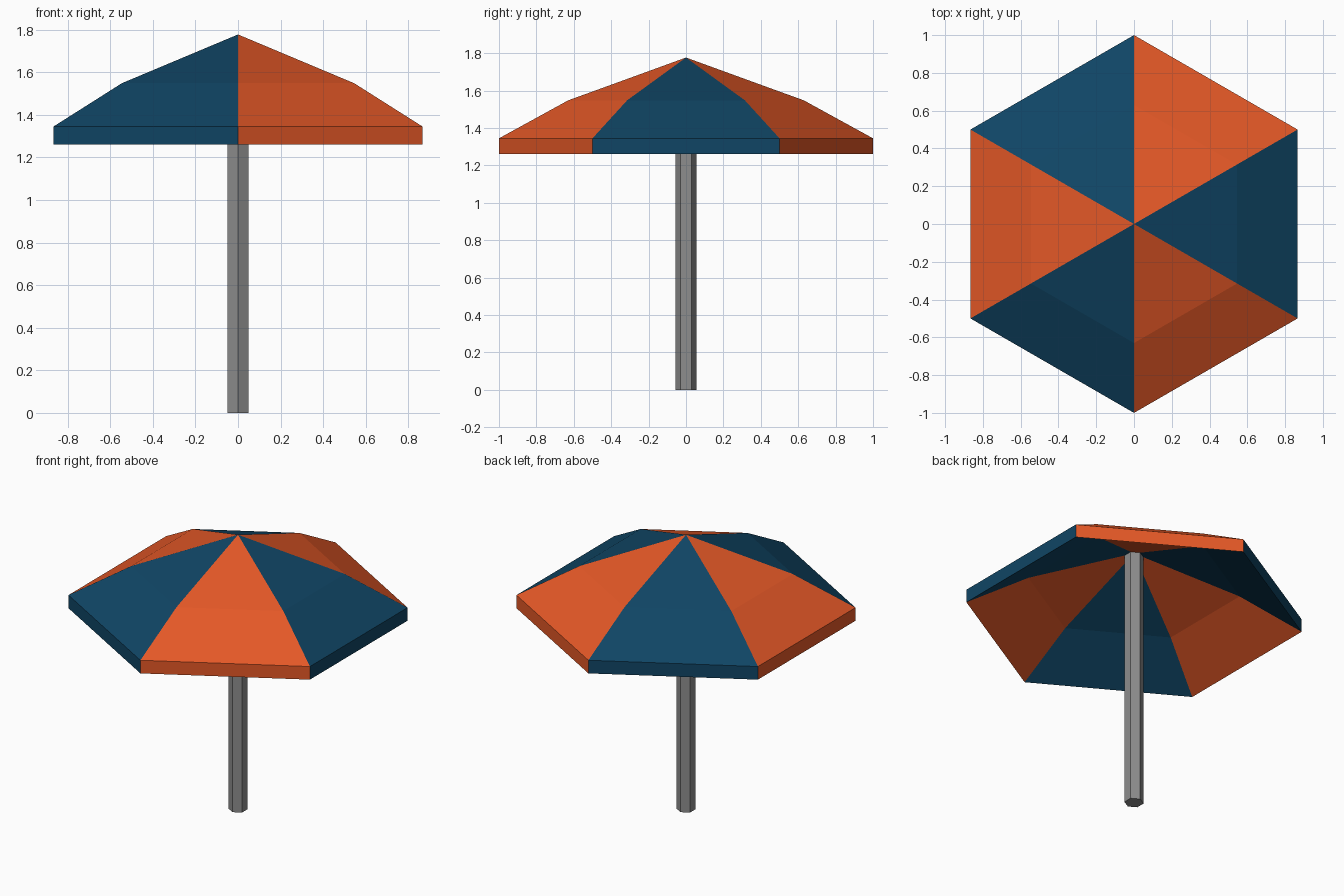
import bpy, bmesh, math

if "Cube" in bpy.data.objects:
    bpy.data.objects.remove(bpy.data.objects["Cube"])

def material(name, rgb):
    m = bpy.data.materials.new(name)
    m.diffuse_color = (*rgb, 1.0)
    m.use_nodes = True
    m.node_tree.nodes["Principled BSDF"].inputs["Base Color"].default_value = m.diffuse_color
    return m

ORANGE = material("orange fabric", (0.78, 0.098, 0.02))
NAVY = material("navy fabric", (0.005, 0.06, 0.13))
GREY = material("grey pole", (0.27, 0.27, 0.27))

def make_object(name, bm, mats):
    bmesh.ops.recalc_face_normals(bm, faces=bm.faces[:])
    me = bpy.data.meshes.new(name)
    bm.to_mesh(me)
    bm.free()
    for m in mats:
        me.materials.append(m)
    ob = bpy.data.objects.new(name, me)
    bpy.context.collection.objects.link(ob)
    return ob

SIDES = 6

def ring(bm, r, z):
    # corners point along +y and -y
    return [bm.verts.new((r * math.cos(math.radians(30 + 60 * i)),
                          r * math.sin(math.radians(30 + 60 * i)), z))
            for i in range(SIDES)]

# Canopy: thick hexagonal shell, outer and inner skins a fixed drop apart
DROP = 0.085
bm = bmesh.new()
outer_rim, outer_mid = ring(bm, 1.0, 1.345), ring(bm, 0.63, 1.548)
inner_rim, inner_mid = ring(bm, 1.0, 1.345 - DROP), ring(bm, 0.63, 1.548 - DROP)
outer_tip = bm.verts.new((0, 0, 1.777))
inner_tip = bm.verts.new((0, 0, 1.777 - DROP))
for i in range(SIDES):
    j = (i + 1) % SIDES
    panel = [
        (outer_tip, outer_mid[i], outer_mid[j]),
        (outer_mid[i], outer_rim[i], outer_rim[j], outer_mid[j]),
        (outer_rim[i], inner_rim[i], inner_rim[j], outer_rim[j]),
        (inner_rim[i], inner_mid[i], inner_mid[j], inner_rim[j]),
        (inner_mid[i], inner_tip, inner_mid[j]),
    ]
    for verts in panel:
        bm.faces.new(verts).material_index = i % 2   # alternate panel colours
make_object("canopy", bm, [ORANGE, NAVY])

# Pole: hexagonal prism up to the inside of the canopy
bm = bmesh.new()
low, high = ring(bm, 0.057, 0.0), ring(bm, 0.057, 1.71)
bm.faces.new(low)
bm.faces.new(high)
for i in range(SIDES):
    j = (i + 1) % SIDES
    bm.faces.new((low[i], low[j], high[j], high[i]))
make_object("pole", bm, [GREY])
